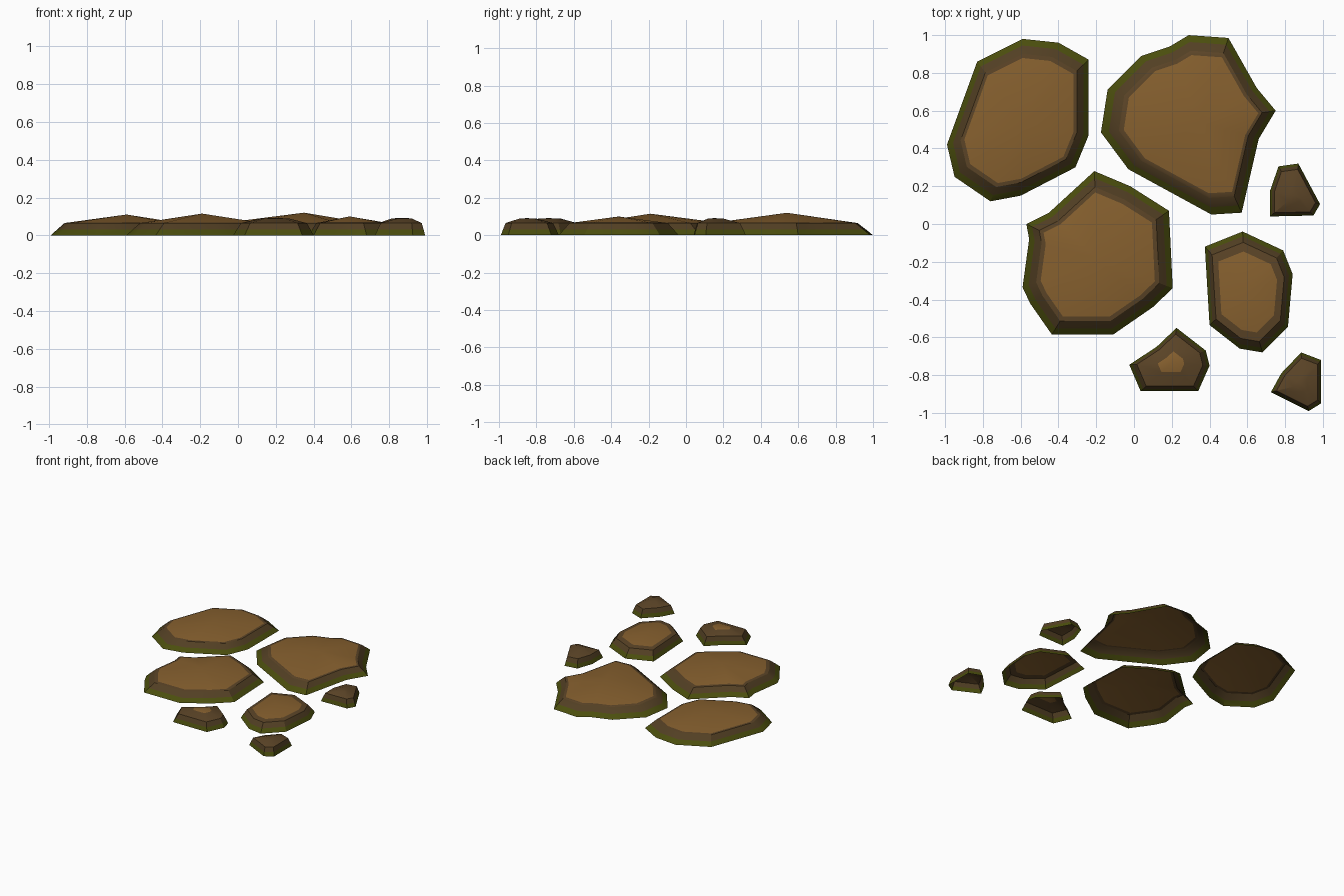
import bpy, bmesh

if "Cube" in bpy.data.objects:
    bpy.data.objects.remove(bpy.data.objects["Cube"])

def material(name, rgb):
    m = bpy.data.materials.new(name)
    m.diffuse_color = (*rgb, 1)
    m.use_nodes = True
    m.node_tree.nodes["Principled BSDF"].inputs["Base Color"].default_value = m.diffuse_color
    return m

MATS = [material("moss green", (0.070, 0.076, 0.004)),
        material("dark brown", (0.085, 0.050, 0.017)),
        material("earth brown", (0.105, 0.058, 0.020)),
        material("light tan", (0.242, 0.118, 0.028))]
MOSS, DARK, EARTH, TAN = range(4)

def stone(name, outline, centre, peak, rings, cap):
    """Open-bottomed stone: footprint shrunk towards the centre.
    rings = (scale, height, colour of the band below the ring)."""
    cx, cy = centre
    bm = bmesh.new()

    def ring(s, z):
        return [bm.verts.new((cx + (x - cx) * s, cy + (y - cy) * s, z)) for x, y in outline]

    prev = ring(1, 0)
    n = len(outline)
    for s, z, colour in rings:
        cur = ring(s, z)
        for i in range(n):
            j = (i + 1) % n
            bm.faces.new((prev[j], prev[i], cur[i], cur[j])).material_index = colour
        prev = cur
    top = bm.verts.new((cx, cy, peak))
    for i in range(n):
        bm.faces.new((prev[(i + 1) % n], prev[i], top)).material_index = cap
    bm.normal_update()
    me = bpy.data.meshes.new(name)
    bm.to_mesh(me)
    bm.free()
    for m in MATS:
        me.materials.append(m)
    ob = bpy.data.objects.new(name, me)
    bpy.context.collection.objects.link(ob)
    bpy.ops.object.select_all(action='DESELECT')
    ob.select_set(True)
    bpy.context.view_layer.objects.active = ob
    bpy.ops.object.shade_smooth_by_angle(angle=0.52)

RIM = 0.82
SIDE = [(0.92, 0.03, MOSS), (RIM, 0.065, DARK)]

def domed(name, outline, centre, peak, patch):
    """Large stone: shallow cone on top with a worn tan patch."""
    z = 0.065 + (peak - 0.065) * (1 - patch / RIM)
    stone(name, outline, centre, peak, SIDE + [(patch, z, EARTH)], TAN)

def pebble(name, outline, centre, flat, cap):
    """Small stone with a flat top."""
    stone(name, outline, centre, 0.091, SIDE + [(flat, 0.09, EARTH)], cap)

# large stepping stones
domed("left_stone", [(-.59, .98), (-.40, .96), (-.24, .87), (-.24, .47), (-.31, .30),
      (-.60, .15), (-.76, .12), (-.95, .25), (-.99, .42), (-.83, .86)], (-.59, .54), .11, .77)
domed("back_stone", [(.29, 1.0), (.50, .985), (.65, .72), (.75, .60), (.66, .45), (.57, .06),
      (.41, .05), (-.03, .29), (-.175, .485), (-.14, .71), (.04, .89), (.19, .94)],
      (.35, .54), .12, .77)
domed("middle_stone", [(-.21, .28), (-.02, .20), (.185, .07), (.205, -.34), (.10, -.44),
      (-.11, -.585), (-.435, -.585), (-.55, -.42), (-.59, -.335), (-.555, -.08), (-.57, 0),
      (-.45, .06)], (-.19, -.19), .115, .76)
domed("right_stone", [(.575, -.04), (.79, -.14), (.84, -.265), (.815, -.545), (.68, -.68),
      (.56, -.66), (.40, -.535), (.375, -.12)], (.59, -.36), .10, .67)

# small pebbles
pebble("front_pebble", [(.225, -.55), (.38, -.67), (.40, -.75), (.34, -.885), (.035, -.885),
       (-.025, -.745), (.12, -.65)], (.20, -.735), .33, TAN)
pebble("right_pebble", [(.765, .305), (.87, .32), (.985, .105), (.95, .045), (.72, .04),
       (.72, .175)], (.85, .15), .27, EARTH)
pebble("corner_pebble", [(.885, -.68), (.99, -.72), (.99, -.95), (.925, -.99), (.725, -.89),
       (.78, -.79)], (.89, -.85), .27, EARTH)
